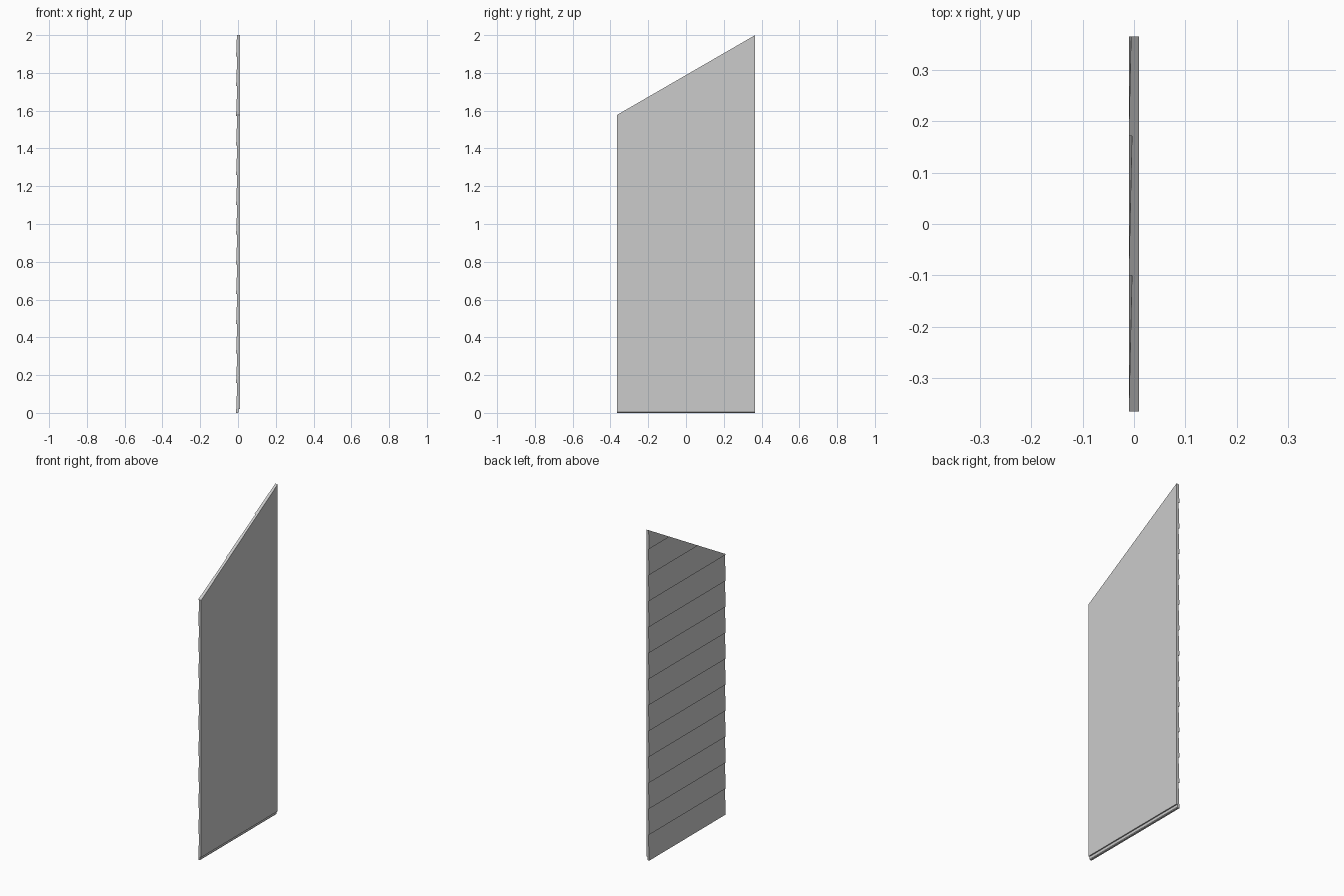
import bpy, bmesh
from mathutils import Vector

if "Cube" in bpy.data.objects:
    bpy.data.objects.remove(bpy.data.objects["Cube"])

HALF = 0.366            # half width along y
LOW, HIGH = 1.577, 2.0  # roof slope heights at front and back
PITCH = 0.1573          # exposed height of one siding board
BOARDS = 13
OUT, IN, BACK = -0.01, -0.004, 0.01

# Saw-tooth section (x, z): flat inner face, lapped boards outside
profile = [(0.0, 0.0), (0.003, 0.004), (0.003, 0.02), (BACK, 0.02),
           (BACK, BOARDS * PITCH)]
for i in reversed(range(BOARDS)):
    profile += [(IN, (i + 1) * PITCH), (OUT, i * PITCH)]

# Extrude the section across the width
bm = bmesh.new()
face = bm.faces.new([bm.verts.new((x, -HALF, z)) for x, z in profile])
res = bmesh.ops.extrude_face_region(bm, geom=[face], use_keep_orig=True)
moved = [g for g in res["geom"] if isinstance(g, bmesh.types.BMVert)]
bmesh.ops.translate(bm, verts=moved, vec=(0, 2 * HALF, 0))

# Trim the top to the roof slope and cap it
normal = Vector((0, LOW - HIGH, 2 * HALF)).normalized()
cut = bmesh.ops.bisect_plane(bm, geom=bm.verts[:] + bm.edges[:] + bm.faces[:],
                             plane_co=(0, -HALF, LOW), plane_no=normal,
                             clear_outer=True)
rim = [g for g in cut["geom_cut"] if isinstance(g, bmesh.types.BMEdge)]
bmesh.ops.edgeloop_fill(bm, edges=rim)
bmesh.ops.recalc_face_normals(bm, faces=bm.faces[:])
bmesh.ops.triangulate(bm, faces=[f for f in bm.faces if len(f.verts) > 4])

mesh = bpy.data.meshes.new("lapped_siding_wall")
bm.to_mesh(mesh)
bm.free()
bpy.context.collection.objects.link(bpy.data.objects.new("lapped_siding_wall", mesh))
